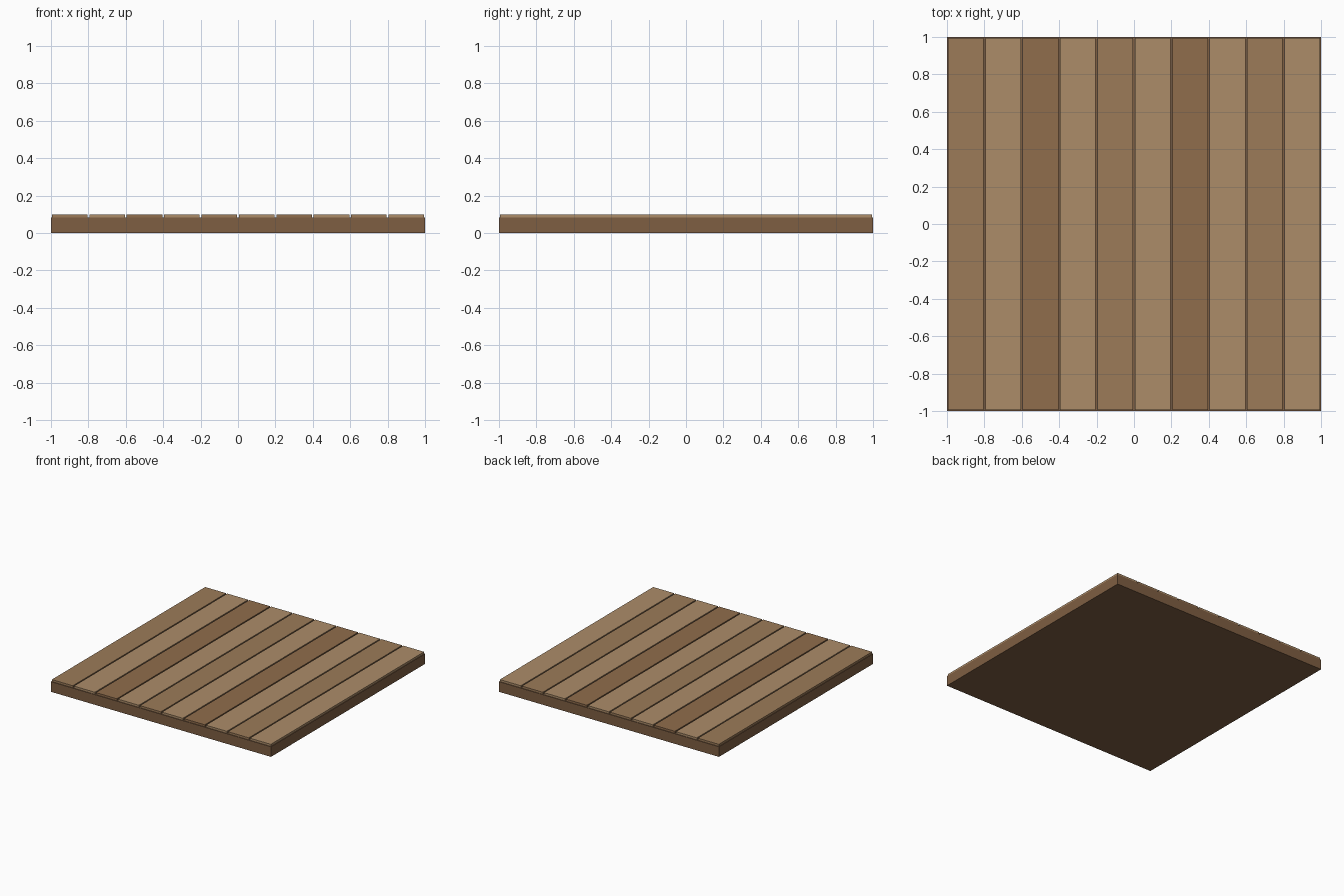
import bpy

if "Cube" in bpy.data.objects:
    bpy.data.objects.remove(bpy.data.objects["Cube"])


def material(name, hex_color):
    # sRGB hex to the linear colour Blender stores
    def lin(c):
        c /= 255
        return c / 12.92 if c <= 0.04045 else ((c + 0.055) / 1.055) ** 2.4
    m = bpy.data.materials.new(name)
    m.diffuse_color = (*[lin(int(hex_color[i:i + 2], 16)) for i in (0, 2, 4)], 1)
    m.use_nodes = True
    m.node_tree.nodes["Principled BSDF"].inputs["Base Color"].default_value = m.diffuse_color
    return m


def box(name, center, size, mat):
    bpy.ops.mesh.primitive_cube_add(size=1, location=center)
    ob = bpy.context.object
    ob.name = name
    ob.scale = size
    bpy.ops.object.transform_apply(location=False, rotation=False, scale=True)
    ob.data.materials.append(mat)
    return ob


BASE_H, TOP_H = 0.083, 0.1
COUNT, PITCH, GAP = 10, 0.2, 0.01

base_wood = material("base_wood", "7E5E42")
mid_wood = material("mid_wood", "9C7B59")
light_wood = material("light_wood", "AC8C69")
dark_wood = material("dark_wood", "906D4C")
pattern = [mid_wood, light_wood, dark_wood, light_wood]

# Solid slab under the boards
box("floor_base", (0, 0, BASE_H / 2), (2, 2, BASE_H), base_wood)

# Row of boards with narrow gaps, slightly inset from the slab edge
for i in range(COUNT):
    x = -1 + PITCH * (i + 0.5)
    box(f"plank_{i + 1}", (x, 0, (BASE_H + TOP_H) / 2),
        (PITCH - GAP, 2 - GAP, TOP_H - BASE_H), pattern[i % 4])
